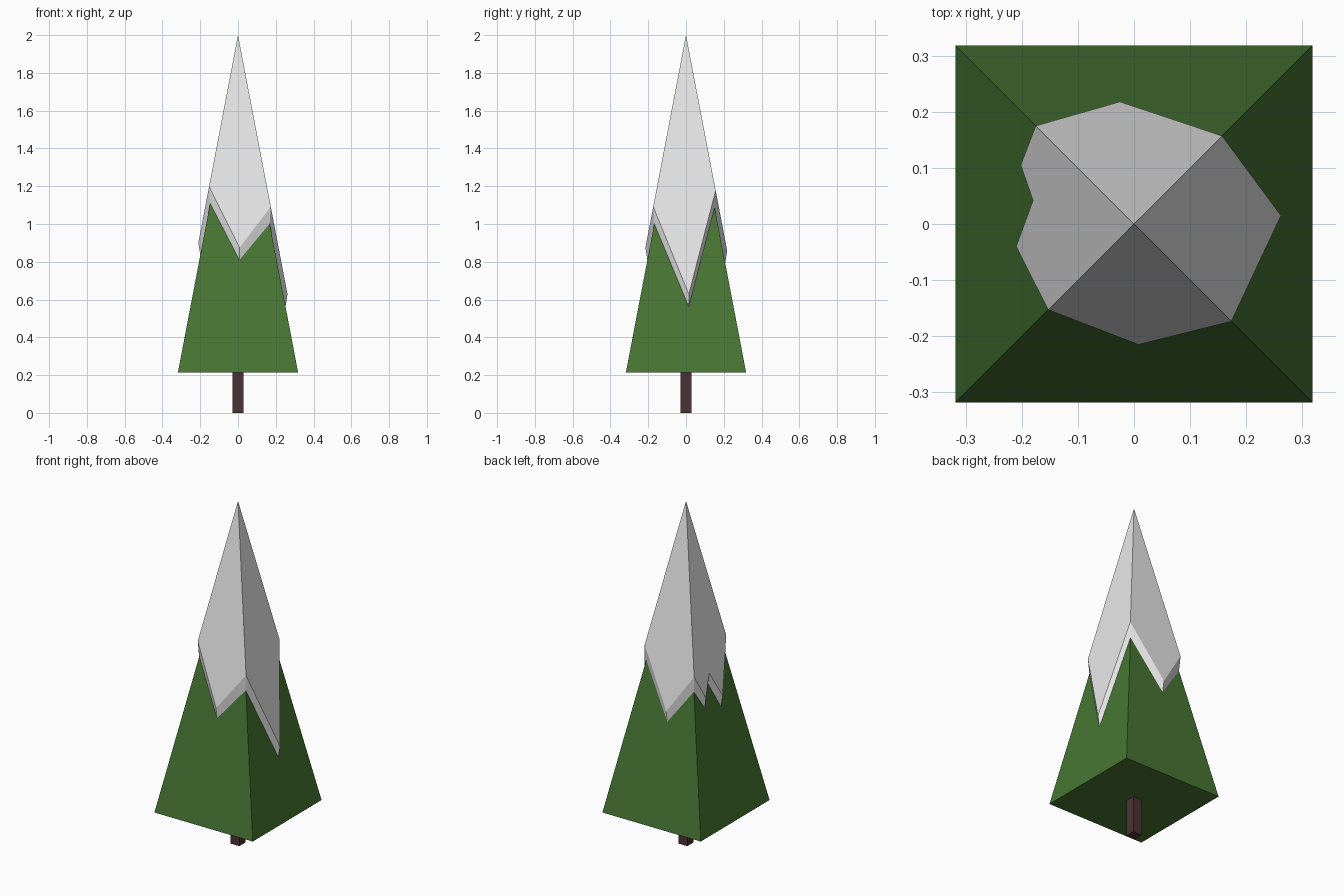
import bpy

if "Cube" in bpy.data.objects:
    bpy.data.objects.remove(bpy.data.objects["Cube"])

SLOPE = 0.191          # half width gained per unit of height
SNOW_TOP, LEAF_TOP, LEAF_BASE = 2.0, 1.88, 0.215


def material(name, rgb):
    m = bpy.data.materials.new(name)
    m.diffuse_color = (*rgb, 1)
    m.use_nodes = True
    m.node_tree.nodes["Principled BSDF"].inputs["Base Color"].default_value = m.diffuse_color
    return m


def mesh_object(name, verts, faces, mat):
    me = bpy.data.meshes.new(name)
    me.from_pydata(verts, [], faces)
    me.materials.append(mat)
    ob = bpy.data.objects.new(name, me)
    bpy.context.collection.objects.link(ob)
    return ob


green = material("needle green", (0.063, 0.181, 0.034))
white = material("snow white", (0.8, 0.8, 0.8))
brown = material("bark brown", (0.072, 0.032, 0.034))

# Trunk: square post
bpy.ops.mesh.primitive_cube_add(size=1, location=(0, 0, 0.11))
trunk = bpy.context.object
trunk.name = "trunk"
trunk.scale = (0.057, 0.057, 0.22)
trunk.data.materials.append(brown)

# Foliage: four-sided pyramid
h = SLOPE * (LEAF_TOP - LEAF_BASE)
base = [(x * h, y * h, LEAF_BASE) for x, y in ((-1, -1), (1, -1), (1, 1), (-1, 1))]
mesh_object("foliage", base + [(0, 0, LEAF_TOP)],
            [(3, 2, 1, 0)] + [(i, (i + 1) % 4, 4) for i in range(4)], green)

# Snow cap: jagged outline seen from above, corners lie on the diagonals
outline = [(-0.153, -0.153), (0.008, -0.215), (0.1735, -0.1735), (0.262, 0.015),
           (0.157, 0.157), (-0.025, 0.218), (-0.175, 0.175), (-0.202, 0.105),
           (-0.18, 0.042), (-0.21, -0.04)]
n = len(outline)
outer, inner, corners = [], [], []
for i, (x, y) in enumerate(outline):
    m = max(abs(x), abs(y))
    corner = abs(x) == abs(y)
    if corner:
        corners.append(i)
    z = SNOW_TOP - m / SLOPE
    outer.append((x, y, z))
    # the rim slants inward and down to the foliage surface
    zi = z - (0.09 if corner else 0.065)
    s = SLOPE * (LEAF_TOP - zi) / m
    inner.append((x * s, y * s, zi))

faces = []
for a, b in zip(corners, corners[1:] + [n]):        # four big flat sides
    faces.append([i % n for i in range(a, b + 1)] + [2 * n])
for i in range(n):                                  # snow thickness
    j = (i + 1) % n
    faces.append([i, n + i, n + j, j])
mesh_object("snow_cap", outer + inner + [(0, 0, SNOW_TOP)], faces, white)
